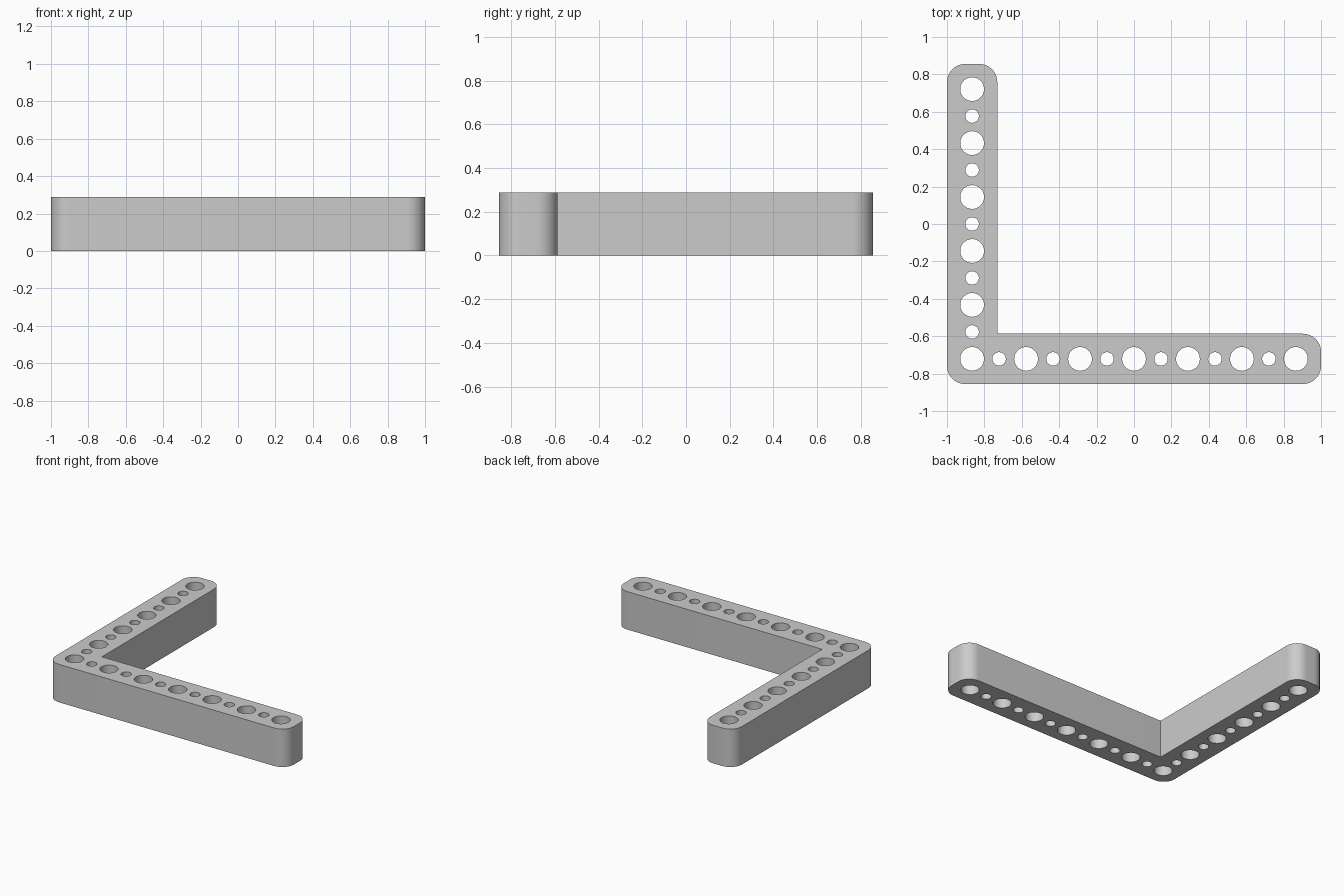
import bpy
from math import cos, sin, pi, radians

cube = bpy.data.objects.get("Cube")
if cube:
    bpy.data.objects.remove(cube, do_unlink=True)

PITCH = 0.2885          # spacing of the large holes
HALF_W = 0.1345         # half the beam width
HEIGHT = 0.288
CORNER_R = 0.097
BIG_R, SMALL_R = 0.0635, 0.036
X0, Y0 = -3 * PITCH, -2.5 * PITCH     # centre of the corner hole
X1, Y1 = -X0, -Y0                     # centres of the end holes

# Light grey material
grey = bpy.data.materials.new("light_grey")
grey.use_nodes = True
colour = (0.6, 0.6, 0.6, 1)
grey.diffuse_color = colour
grey.node_tree.nodes["Principled BSDF"].inputs["Base Color"].default_value = colour


def arc(cx, cy, r, start, sweep, steps):
    """Points along an arc, angles in degrees."""
    return [(cx + r * cos(radians(start + sweep * i / steps)),
             cy + r * sin(radians(start + sweep * i / steps)))
            for i in range(steps + 1)]


def add_loop(curve, points):
    spline = curve.splines.new("POLY")
    spline.points.add(len(points) - 1)
    for p, (x, y) in zip(spline.points, points):
        p.co = (x, y, 0, 1)
    spline.use_cyclic_u = True


def add_hole(curve, x, y, r):
    add_loop(curve, arc(x, y, r, 0, 360, 40)[:-1])


curve = bpy.data.curves.new("angle_beam", "CURVE")
curve.dimensions = "2D"
curve.fill_mode = "BOTH"
curve.extrude = HEIGHT / 2

# L-shaped outline: five rounded outer corners and one sharp inner corner
inset = HALF_W - CORNER_R
outline = []
for cx, cy, start in [(X0 - inset, Y0 - inset, 180),
                      (X1 + inset, Y0 - inset, 270),
                      (X1 + inset, Y0 + inset, 0)]:
    outline += arc(cx, cy, CORNER_R, start, 90, 12)
outline.append((X0 + HALF_W, Y0 + HALF_W))
for cx, start in [(X0 + inset, 0), (X0 - inset, 90)]:
    outline += arc(cx, Y1 + inset, CORNER_R, start, 90, 12)
add_loop(curve, outline)

# Alternating large and small through holes along both arms
for i in range(13):
    add_hole(curve, X0 + i * PITCH / 2, Y0, SMALL_R if i % 2 else BIG_R)
for i in range(1, 11):
    add_hole(curve, X0, Y0 + i * PITCH / 2, SMALL_R if i % 2 else BIG_R)

# Turn the profile into a solid mesh standing on the ground
beam = bpy.data.objects.new("angle_beam", curve)
bpy.context.collection.objects.link(beam)
beam.location.z = HEIGHT / 2
bpy.ops.object.select_all(action="DESELECT")
beam.select_set(True)
bpy.context.view_layer.objects.active = beam
bpy.ops.object.convert(target="MESH")
beam = bpy.context.object

bpy.ops.object.mode_set(mode="EDIT")
bpy.ops.mesh.select_all(action="SELECT")
bpy.ops.mesh.remove_doubles(threshold=0.0001)
bpy.ops.mesh.normals_make_consistent(inside=False)
bpy.ops.object.mode_set(mode="OBJECT")
beam.data.materials.clear()
beam.data.materials.append(grey)
bpy.ops.object.shade_smooth_by_angle(angle=radians(30))
